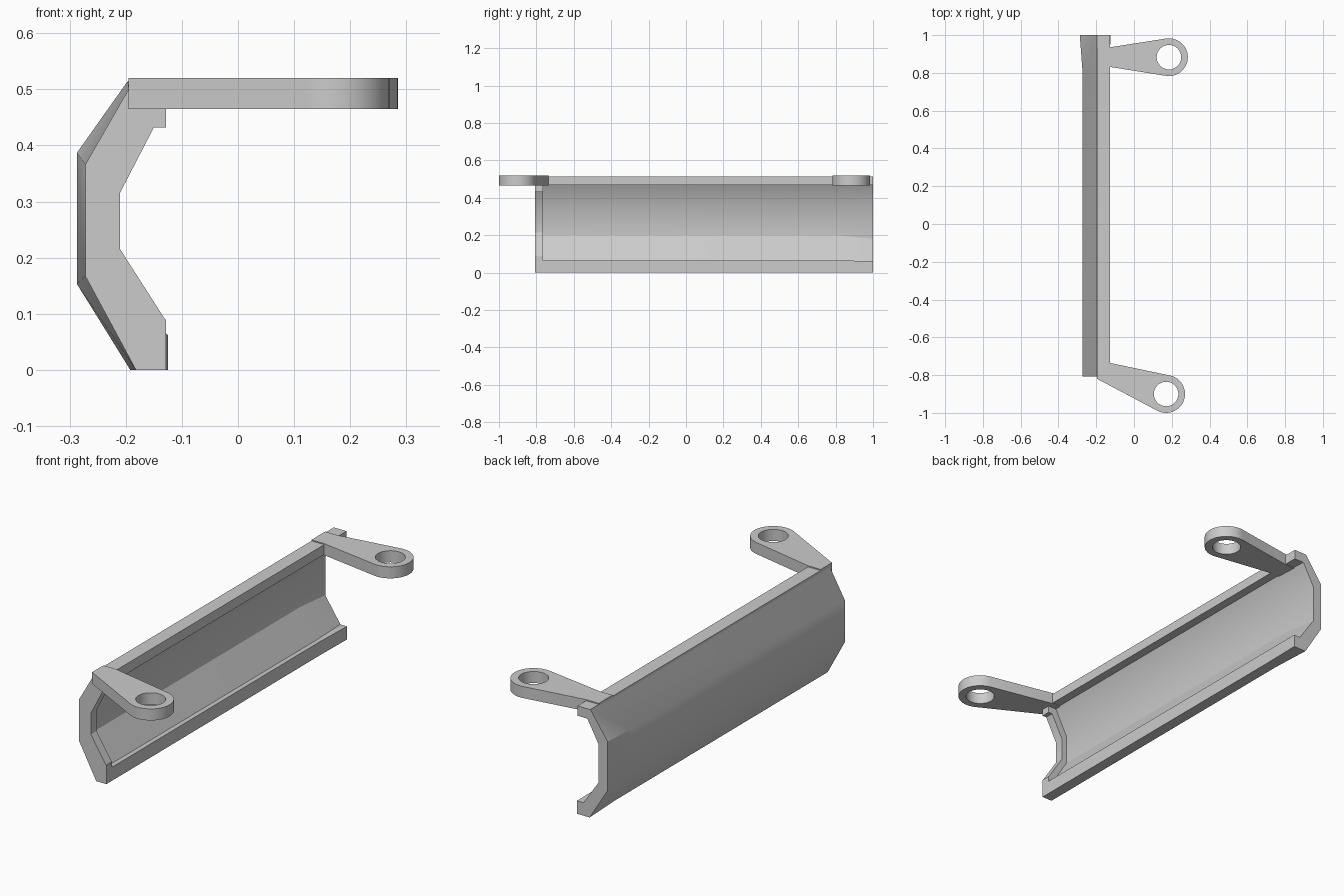
import bpy
import bmesh
import math
from mathutils import Vector

cube = bpy.data.objects.get("Cube")
if cube:
    bpy.data.objects.remove(cube, do_unlink=True)

GREY = (0.6, 0.6, 0.6, 1.0)
grey = bpy.data.materials.new("plain grey")
grey.use_nodes = True
grey.diffuse_color = GREY
grey.node_tree.nodes["Principled BSDF"].inputs["Base Color"].default_value = GREY


def finish(name, bm):
    """Turn a bmesh into a smooth-by-angle object with the grey material."""
    bmesh.ops.recalc_face_normals(bm, faces=bm.faces)
    mesh = bpy.data.meshes.new(name)
    bm.to_mesh(mesh)
    bm.free()
    mesh.materials.append(grey)
    obj = bpy.data.objects.new(name, mesh)
    bpy.context.collection.objects.link(obj)
    bpy.ops.object.select_all(action='DESELECT')
    obj.select_set(True)
    bpy.context.view_layer.objects.active = obj
    bpy.ops.object.shade_smooth_by_angle(angle=math.radians(30))
    return obj


def loft(name, sections):
    """Skin a list of (y, xz profile) sections and cap both ends."""
    bm = bmesh.new()
    rings = [[bm.verts.new((x, y, z)) for x, z in profile] for y, profile in sections]
    for a, b in zip(rings, rings[1:]):
        for i in range(len(a)):
            j = (i + 1) % len(a)
            bm.faces.new((a[i], a[j], b[j], b[i]))
    bm.faces.new(rings[0])
    bm.faces.new(rings[-1])
    return finish(name, bm)


def arm(name, root, centre, radius, hole, z0=0.465, z1=0.52, steps=32):
    """Tapered lug: root points, lower to upper, joined tangentially to a drilled eye."""
    c = Vector(centre)

    def tangent(point, side):
        d = Vector(point) - c
        return math.atan2(d.y, d.x) % math.tau + side * math.acos(radius / d.length)

    start = tangent(root[0], 1)
    end = tangent(root[-1], -1) + math.tau
    arc = [start + (end - start) * i / steps for i in range(steps + 1)]
    outer = [c + radius * Vector((math.cos(t), math.sin(t))) for t in arc]
    outer += [Vector(p) for p in reversed(root)]
    inner = [c + hole * Vector((math.cos(t), math.sin(t)))
             for t in (math.tau * i / steps for i in range(steps))]
    bm = bmesh.new()
    edges = []
    for loop in (outer, inner):
        verts = [bm.verts.new((p.x, p.y, z0)) for p in loop]
        edges += [bm.edges.new((v, verts[i - 1])) for i, v in enumerate(verts)]
    bmesh.ops.triangle_fill(bm, edges=edges, use_beauty=True, normal=(0, 0, 1))
    result = bmesh.ops.extrude_face_region(bm, geom=bm.faces[:], use_keep_orig=True)
    top = [g for g in result["geom"] if isinstance(g, bmesh.types.BMVert)]
    bmesh.ops.translate(bm, verts=top, vec=(0, 0, z1 - z0))
    return finish(name, bm)


# Channel outlines: outer wall first, then the inner wall back down
outer = [(-0.128, 0), (-0.182, 0), (-0.272, 0.167), (-0.272, 0.366),
         (-0.195, 0.50), (-0.195, 0.515), (-0.128, 0.515)]
inner = [(-0.128, 0.468), (-0.170, 0.468), (-0.235, 0.345), (-0.235, 0.20),
         (-0.150, 0.065), (-0.128, 0.065)]
flared = [(-0.125, 0), (-0.192, 0), (-0.287, 0.153), (-0.287, 0.387),
          (-0.197, 0.514), (-0.195, 0.515), (-0.128, 0.515),
          (-0.128, 0.468), (-0.180, 0.468), (-0.24, 0.36), (-0.24, 0.18),
          (-0.160, 0.062), (-0.125, 0.062)]
end_inner = [(-0.128, 0.432), (-0.150, 0.432), (-0.21, 0.316), (-0.21, 0.215),
             (-0.130, 0.09), (-0.128, 0.09)]

# Long channel, flaring at the back
loft("channel_rail", [(-0.765, outer + inner), (0.8, outer + inner), (1.0, flared)])
# Thicker rib closing the front end
loft("front_end_rib", [(-0.808, outer + end_inner), (-0.765, outer + end_inner)])

# Mounting arms with round eyes
arm("front_arm", [(-0.195, -0.82), (-0.195, -0.735), (-0.13, -0.735)],
    (0.17, -0.9), 0.1, 0.065)
arm("back_arm", [(-0.13, 0.832), (-0.195, 0.832), (-0.195, 0.935), (-0.13, 0.935)],
    (0.185, 0.883), 0.1, 0.065)
